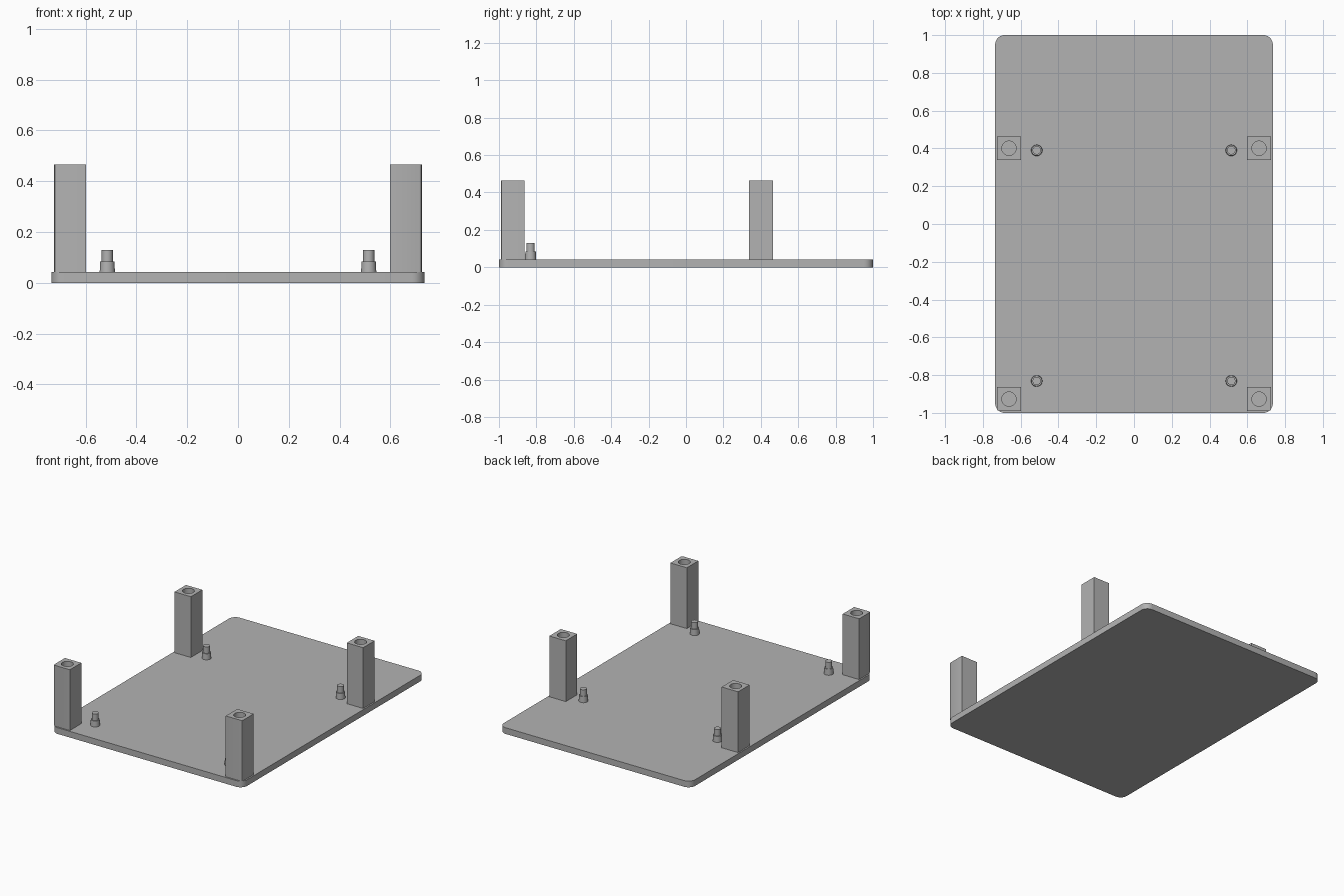
import bpy, bmesh, math
from mathutils import Vector

cube = bpy.data.objects.get("Cube")
if cube:
    bpy.data.objects.remove(cube, do_unlink=True)

PLATE_X, PLATE_Y, PLATE_TOP = 0.735, 1.0, 0.043
POST_X, POST_HALF, POST_TOP = 0.662, 0.063, 0.465

grey = bpy.data.materials.new("plain grey")
grey.use_nodes = True
colour = (0.45, 0.45, 0.45, 1)
grey.diffuse_color = colour
grey.node_tree.nodes["Principled BSDF"].inputs["Base Color"].default_value = colour


def finish(bm, name, location=(0, 0, 0)):
    """Turn a bmesh into a named grey object."""
    bmesh.ops.recalc_face_normals(bm, faces=bm.faces)
    mesh = bpy.data.meshes.new(name)
    bm.to_mesh(mesh)
    bm.free()
    mesh.materials.append(grey)
    obj = bpy.data.objects.new(name, mesh)
    obj.location = location
    bpy.context.collection.objects.link(obj)
    return obj


def smooth(obj):
    bpy.ops.object.select_all(action='DESELECT')
    obj.select_set(True)
    bpy.context.view_layer.objects.active = obj
    bpy.ops.object.shade_smooth_by_angle(angle=math.radians(30))


def box(half_x, half_y, z0, z1):
    bm = bmesh.new()
    bmesh.ops.create_cube(bm, size=2)
    for v in bm.verts:
        v.co = Vector((v.co.x * half_x, v.co.y * half_y, z1 if v.co.z > 0 else z0))
    return bm


def upright_edges(bm, test=lambda co: True):
    return [e for e in bm.edges
            if abs(e.verts[0].co.z - e.verts[1].co.z) > 0.01 and test(e.verts[0].co)]


def lathe(profile, steps=32):
    """Spin a radius/height profile around z."""
    bm = bmesh.new()
    verts = [bm.verts.new((r, 0, z)) for r, z in profile]
    edges = [bm.edges.new(pair) for pair in zip(verts, verts[1:])]
    bmesh.ops.spin(bm, geom=verts + edges, cent=(0, 0, 0), axis=(0, 0, 1),
                   angle=math.tau, steps=steps)
    bmesh.ops.remove_doubles(bm, verts=bm.verts, dist=1e-5)
    return bm


# Base plate with rounded corners
bm = box(PLATE_X, PLATE_Y, 0, PLATE_TOP)
bmesh.ops.bevel(bm, geom=upright_edges(bm), offset=0.05, segments=8,
                profile=0.5, affect='EDGES')
smooth(finish(bm, "base_plate"))


def add_post(name, x, y, trimmed):
    """Square post with a round screw hole; corner posts lose their outer edge."""
    bm = box(POST_HALF, POST_HALF, PLATE_TOP, POST_TOP)
    if trimmed:
        outer = upright_edges(bm, lambda co: co.x * x > 0 and co.y < 0)
        bmesh.ops.bevel(bm, geom=outer, offset=0.012, segments=2,
                        profile=0.5, affect='EDGES')
    post = finish(bm, name, (x, y, 0))
    bm = lathe([(0, PLATE_TOP - 0.01), (0.038, PLATE_TOP - 0.01),
                (0.038, POST_TOP + 0.05), (0, POST_TOP + 0.05)])
    cutter = finish(bm, name + "_cutter", (x, y, 0))
    cut = post.modifiers.new("screw hole", 'BOOLEAN')
    cut.object, cut.operation, cut.solver = cutter, 'DIFFERENCE', 'EXACT'
    bpy.ops.object.select_all(action='DESELECT')
    bpy.context.view_layer.objects.active = post
    bpy.ops.object.modifier_apply(modifier=cut.name)
    bpy.data.objects.remove(cutter, do_unlink=True)
    smooth(post)


def add_peg(name, x, y):
    """Stepped locating peg: tapered foot and a thinner pin."""
    bm = lathe([(0, PLATE_TOP), (0.03, PLATE_TOP), (0.028, 0.084),
                (0.022, 0.084), (0.022, 0.129), (0, 0.129)])
    smooth(finish(bm, name, (x, y, 0)))


for side, sx in (("left", 1), ("right", -1)):
    for end, post_y, peg_y in (("front", -0.927, -0.831), ("rear", 0.401, 0.39)):
        add_post(f"{end}_{side}_post", sx * POST_X, post_y, end == "front")
        add_peg(f"{end}_{side}_peg", sx * 0.515, peg_y)
